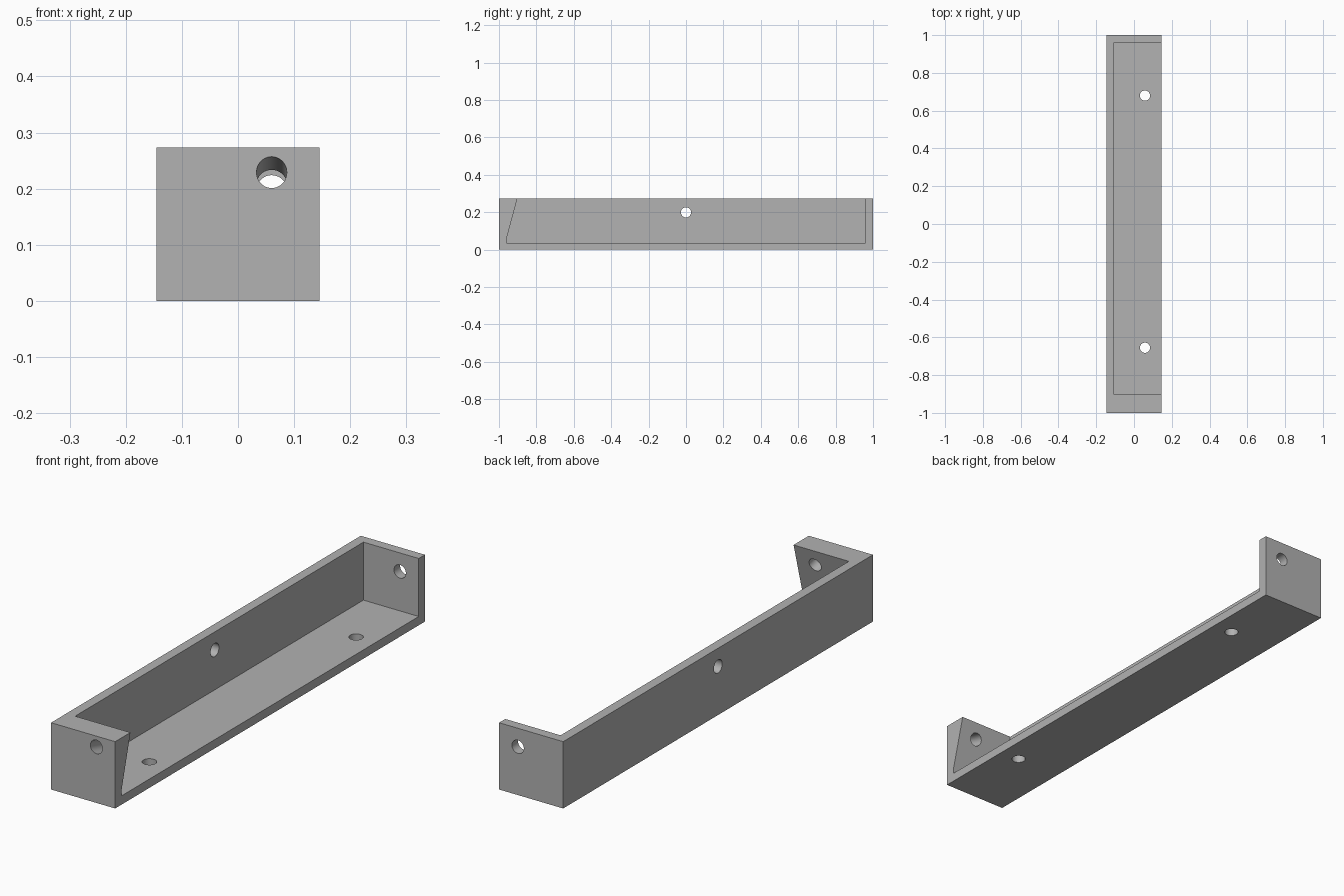
import bpy
import bmesh
from math import radians
from mathutils import Matrix, Vector

cube = bpy.data.objects.get("Cube")
if cube:
    bpy.data.objects.remove(cube, do_unlink=True)

WIDTH, LENGTH, HEIGHT = 0.29, 2.0, 0.273
WALL, FLOOR, HOLE_R = 0.04, 0.036, 0.027
TILT = radians(15)

grey = bpy.data.materials.new("grey plastic")
grey.use_nodes = True
colour = (0.445, 0.445, 0.445, 1)
grey.diffuse_color = colour
grey.node_tree.nodes["Principled BSDF"].inputs["Base Color"].default_value = colour


def prism(name, profile, x0, x1):
    """Extrude a (y, z) profile along x."""
    bm = bmesh.new()
    face = bm.faces.new([bm.verts.new((x0, y, z)) for y, z in profile])
    extruded = bmesh.ops.extrude_face_region(bm, geom=[face])["geom"]
    moved = [v for v in extruded if isinstance(v, bmesh.types.BMVert)]
    bmesh.ops.translate(bm, verts=moved, vec=(x1 - x0, 0, 0))
    return finish(name, bm)


def drill(name, centre, direction):
    """Make a cylinder cutter along a direction."""
    bm = bmesh.new()
    turn = Vector((0, 0, 1)).rotation_difference(Vector(direction)).to_matrix().to_4x4()
    bmesh.ops.create_cone(bm, cap_ends=True, segments=48, radius1=HOLE_R,
                          radius2=HOLE_R, depth=0.3,
                          matrix=Matrix.Translation(centre) @ turn)
    return finish(name, bm)


def finish(name, bm):
    bmesh.ops.recalc_face_normals(bm, faces=bm.faces)
    mesh = bpy.data.meshes.new(name)
    bm.to_mesh(mesh)
    bm.free()
    mesh.materials.append(grey)
    obj = bpy.data.objects.new(name, mesh)
    bpy.context.collection.objects.link(obj)
    return obj


# Solid block for the tray
half = LENGTH / 2
tray = prism("mounting_tray", [(-half, 0), (half, 0), (half, HEIGHT), (-half, HEIGHT)],
             -WIDTH / 2, WIDTH / 2)

# Open cavity, with a leaning inner face on the front end wall
foot = FLOOR + 0.02
top = 0.4
slope = 0.268
cavity = prism("cavity_cutter",
               [(-half + WALL, FLOOR), (half - WALL, FLOOR), (half - WALL, top),
                (-half + WALL + (top - foot) * slope, top), (-half + WALL, foot)],
               -WIDTH / 2 + WALL, WIDTH)

# Screw holes: floor, long wall, back end, and tilted front end
tilted = Matrix.Rotation(-TILT, 3, "X") @ Vector((0, 1, 0))
cutters = [
    cavity,
    drill("floor_hole_back", (0.058, 0.68, 0), (0, 0, 1)),
    drill("floor_hole_front", (0.058, -0.655, 0), (0, 0, 1)),
    drill("long_wall_hole", (-WIDTH / 2, 0, 0.199), (1, 0, 0)),
    drill("back_end_hole", (0.06, half, 0.197), (0, 1, 0)),
    drill("front_end_hole", (0.06, -half, 0.229), tilted),
]

bpy.ops.object.select_all(action="DESELECT")
bpy.context.view_layer.objects.active = tray
tray.select_set(True)
for cutter in cutters:
    cutter.hide_render = True
    cut = tray.modifiers.new(cutter.name, "BOOLEAN")
    cut.operation = "DIFFERENCE"
    cut.solver = "EXACT"
    cut.object = cutter
    bpy.ops.object.modifier_apply(modifier=cut.name)
    bpy.data.objects.remove(cutter, do_unlink=True)

# Smooth hole walls, crisp edges
bpy.ops.object.shade_smooth_by_angle(angle=radians(12))
